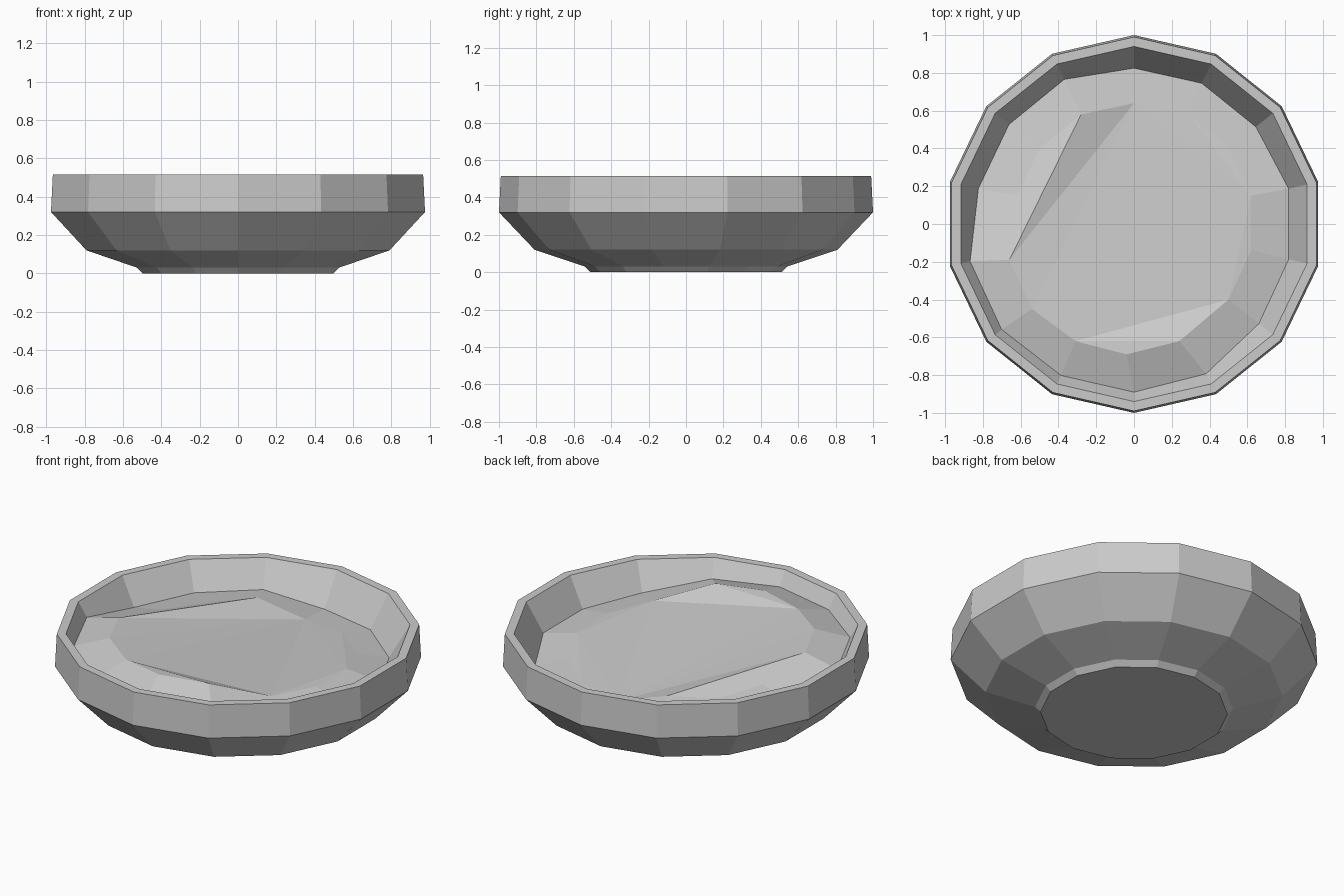
import bpy, bmesh, math

if "Cube" in bpy.data.objects:
    bpy.data.objects.remove(bpy.data.objects["Cube"])

N = 14
RIM_R, RIM_Z, WALL_SLOPE = 0.94, 0.515, 0.59


def polar(r, z, k):
    a = math.pi / 2 + k * 2 * math.pi / N
    return (r * math.cos(a), r * math.sin(a), z)


def bridge(bm, a, b):
    for k in range(N):
        j = (k + 1) % N
        bm.faces.new((a[k], a[j], b[j], b[k]))


def finish(bm, name):
    bmesh.ops.recalc_face_normals(bm, faces=bm.faces)
    mesh = bpy.data.meshes.new(name)
    bm.to_mesh(mesh)
    bm.free()
    obj = bpy.data.objects.new(name, mesh)
    bpy.context.collection.objects.link(obj)
    return obj


# Uneven line where the contents meet the sloped inner wall
edge_r = [0.825, 0.85, 0.846, 0.845, 0.89, 0.896, 0.89,
          0.89, 0.88, 0.846, 0.84, 0.84, 0.825, 0.827]
edge = [polar(r, RIM_Z - (RIM_R - r) / WALL_SLOPE, k) for k, r in enumerate(edge_r)]

# Bowl: foot, flared body, upright band, rim and inner wall
bm = bmesh.new()
profile = [(0.51, 0), (0.54, 0.03), (0.81, 0.12), (1.0, 0.32), (0.99, RIM_Z), (RIM_R, RIM_Z)]
rings = [[bm.verts.new(polar(r, z, k)) for k in range(N)] for r, z in profile]
rings.append([bm.verts.new(p) for p in edge])
for lower, upper in zip(rings, rings[1:]):
    bridge(bm, lower, upper)
bm.faces.new(rings[0][::-1])
finish(bm, "bowl")

# Contents: lumpy faceted mound, higher at the front left
crest = [(0, .64, .33), (-.28, .58, .41), (-.5, .4, .385), (-.62, .15, .41),
         (-.66, -.19, .48), (-.54, -.45, .49), (-.31, -.62, .485), (-.04, -.69, .495),
         (.24, -.62, .49), (.5, -.4, .40), (.62, -.14, .39), (.62, .15, .385),
         (.5, .4, .355), (.28, .59, .345)]
facets = [(1, 2, 4), (2, 3, 4), (0, 1, 4), (0, 4, 5), (0, 5, 6), (0, 6, 9),
          (6, 7, 8), (6, 8, 9), (0, 9, 11), (9, 10, 11), (0, 11, 13), (11, 12, 13)]
bm = bmesh.new()
outer = [bm.verts.new(p) for p in edge]
inner = [bm.verts.new(p) for p in crest]
bridge(bm, outer, inner)
for f in facets:
    bm.faces.new([inner[i] for i in f])
finish(bm, "contents")
